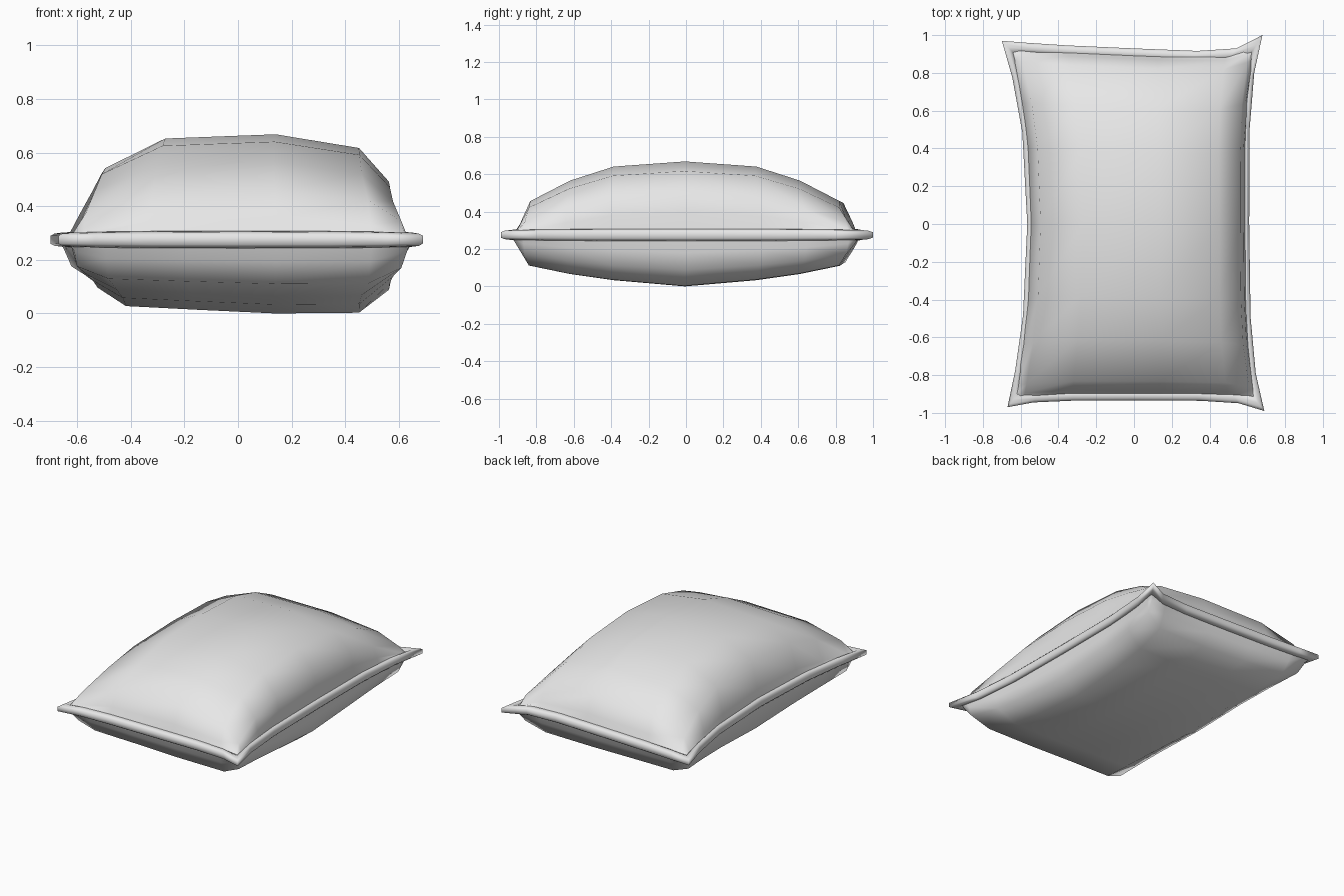
import bpy
import bmesh

default_cube = bpy.data.objects.get("Cube")
if default_cube:
    bpy.data.objects.remove(default_cube, do_unlink=True)

SEAM_HEIGHT = 0.275

fabric = bpy.data.materials.new("light grey fabric")
fabric.use_nodes = True
fabric.diffuse_color = (0.8, 0.8, 0.8, 1)
fabric.node_tree.nodes["Principled BSDF"].inputs["Base Color"].default_value = fabric.diffuse_color


def footprint(u, v):
    """Map a square to the pinched pillow outline with flared corners."""
    left = -0.565 - 0.12 * abs(v) ** 2.3 - 0.015 * v ** 3
    right = 0.61 + 0.075 * v ** 4 - 0.005 * v
    back = 0.93 - 0.03 * u + (0.055 + 0.045 * u) * u ** 6
    front = -0.935 - (0.045 + 0.01 * u) * u ** 6
    x = left + (right - left) * (u + 1) / 2
    y = front + (back - front) * (v + 1) / 2
    return x, y


def puff(a, b, power):
    """Combine two profiles; a higher power sinks the corners more."""
    total = a ** power + b ** power - 1
    return max(total, 0) ** (1 / power)


def mirrored(half):
    """Mirror a half profile that starts at the middle."""
    return [(-position, level) for position, level in reversed(half[1:])] + half


def finish(name, bm):
    for face in bm.faces:
        face.smooth = True
    mesh = bpy.data.meshes.new(name)
    bm.to_mesh(mesh)
    bm.free()
    mesh.materials.append(fabric)
    part = bpy.data.objects.new(name, mesh)
    bpy.context.collection.objects.link(part)


def cushion_half(name, across, along, depth, power):
    """Puffed sheet whose height follows a profile in each direction."""
    bm = bmesh.new()
    rows = []
    for v, level_v in along:
        row = []
        for u, level_u in across:
            x, y = footprint(u, v)
            level = max(puff(level_u, level_v, power), 0.03)
            row.append(bm.verts.new((x, y, SEAM_HEIGHT + depth * level)))
        rows.append(row)
    for near, far in zip(rows, rows[1:]):
        for i in range(len(near) - 1):
            quad = (near[i], near[i + 1], far[i + 1], far[i])
            bm.faces.new(quad if depth > 0 else quad[::-1])
    finish(name, bm)


# Upper half, steeper on its left
upper_across = [(-0.97, 0.03), (-0.95, 0.22), (-0.88, 0.68), (-0.5, 0.96), (0.2, 1),
                (0.73, 0.87), (0.92, 0.55), (0.95, 0.3), (0.965, 0.03)]
upper_along = mirrored([(0, 1), (0.41, 0.93), (0.66, 0.74), (0.89, 0.46), (0.94, 0.2), (0.965, 0.03)])
cushion_half("upper_cushion", upper_across, upper_along, 0.393, 0.5)

# Lower half, flatter underneath
lower_across = [(-0.97, 0.03), (-0.93, 0.65), (-0.75, 0.9), (-0.3, 0.95), (0.2, 1),
                (0.73, 0.99), (0.92, 0.68), (0.95, 0.35), (0.965, 0.03)]
lower_along = mirrored([(0, 1), (0.41, 0.88), (0.66, 0.76), (0.89, 0.6), (0.94, 0.3), (0.965, 0.03)])
cushion_half("lower_cushion", lower_across, lower_along, -SEAM_HEIGHT, 0.3)

# Rounded seam band around the whole outline, thinner at the corners
stops = [-1, -0.8, -0.5, 0, 0.5, 0.8]
border = [(s, -1) for s in stops] + [(1, s) for s in stops]
border += [(-u, -v) for u, v in border]
section = [(0.94, 0.02), (0.965, 0.032), (0.985, 0.028), (1, 0.018)]
section += [(scale, -height) for scale, height in reversed(section)]

bm = bmesh.new()
rings = []
for u, v in border:
    ring = []
    thickness = 1 - 0.2 * abs(u * v) ** 4
    for scale, height in section:
        x, y = footprint(u * scale, v * scale)
        ring.append(bm.verts.new((x, y, SEAM_HEIGHT + height * thickness)))
    rings.append(ring)
for ring, following in zip(rings, rings[1:] + rings[:1]):
    for i in range(len(section)):
        j = (i + 1) % len(section)
        bm.faces.new((ring[i], following[i], following[j], ring[j]))
bmesh.ops.recalc_face_normals(bm, faces=bm.faces)
finish("seam_band", bm)
